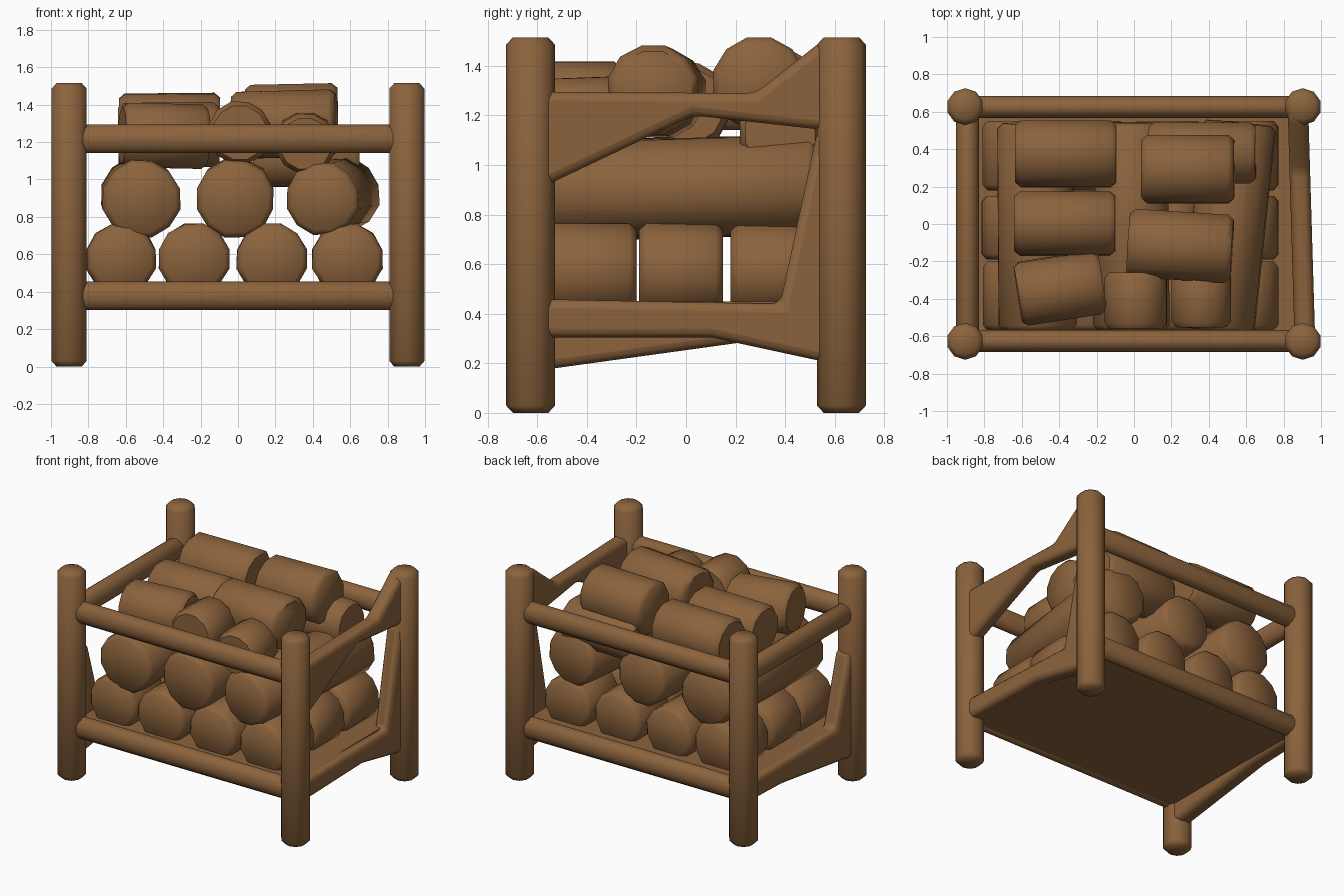
import bpy, bmesh, math, random
from mathutils import Vector

if "Cube" in bpy.data.objects:
    bpy.data.objects.remove(bpy.data.objects["Cube"])

random.seed(4)
wood = bpy.data.materials.new("brown wood")
wood.diffuse_color = (0.26, 0.125, 0.046, 1)
wood.use_nodes = True
wood.node_tree.nodes["Principled BSDF"].inputs["Base Color"].default_value = wood.diffuse_color


def finish(name, bm, angle=50, bevel=0):
    bmesh.ops.recalc_face_normals(bm, faces=bm.faces)
    me = bpy.data.meshes.new(name)
    bm.to_mesh(me)
    bm.free()
    ob = bpy.data.objects.new(name, me)
    bpy.context.collection.objects.link(ob)
    me.materials.append(wood)
    if bevel:
        m = ob.modifiers.new("round", "BEVEL")
        m.width = bevel
        m.segments = 3
    bpy.ops.object.select_all(action='DESELECT')
    ob.select_set(True)
    bpy.context.view_layer.objects.active = ob
    bpy.ops.object.shade_smooth_by_angle(angle=math.radians(angle))
    return ob


def pole(name, a, b, r, n=12, inset=0.03, end=0.82, flat=1.0, jitter=0.0, r_end=None):
    """Round timber from a to b with chamfered ends; flat squashes it sideways."""
    a, b = Vector(a), Vector(b)
    d = (b - a).normalized()
    ref = Vector((0, 0, 1)) if abs(d.z) < 0.9 else Vector((0, 1, 0))
    side = d.cross(ref).normalized()
    up = side.cross(d)
    r_end = r_end or r
    wob = [1 + random.uniform(-jitter, jitter) for _ in range(n)]
    bm = bmesh.new()
    rings = []
    for p, s in ((a, end * r), (a + d * inset, r), (b - d * inset, r_end), (b, end * r_end)):
        ring = []
        for i in range(n):
            t = 2 * math.pi * (i + 0.5) / n
            q = s * wob[i]
            ring.append(bm.verts.new(p + side * q * flat * math.cos(t) + up * q * math.sin(t)))
        rings.append(ring)
    for r0, r1 in zip(rings, rings[1:]):
        for i in range(n):
            bm.faces.new((r0[i], r0[(i + 1) % n], r1[(i + 1) % n], r1[i]))
    bm.faces.new(rings[0])
    bm.faces.new(rings[-1])
    return finish(name, bm)


def plank(name, pts, x0, x1, bevel, skew=0.0):
    """Outline in y,z extruded along x; skew leans it inwards towards the back."""
    bm = bmesh.new()
    f = bm.faces.new([bm.verts.new((x0, y, z)) for y, z in pts])
    ext = bmesh.ops.extrude_face_region(bm, geom=[f])
    bmesh.ops.translate(bm, vec=(x1 - x0, 0, 0),
                        verts=[v for v in ext["geom"] if isinstance(v, bmesh.types.BMVert)])
    for v in bm.verts:
        v.co.x -= skew * v.co.y
    return finish(name, bm, 50, bevel)


# corner posts
for sx, xn in ((-1, "left"), (1, "right")):
    for sy, yn in ((-1, "front"), (1, "back")):
        x, y = sx * 0.903, sy * 0.627
        pole(f"post_{yn}_{xn}", (x, y, 0), (x, y, 1.515), 0.099, n=10, inset=0.03, end=0.72)

# front and back rails
for z, zn in ((0.378, "lower"), (1.217, "upper")):
    for sy, yn in ((-1, "front"), (1, "back")):
        pole(f"rail_{zn}_{yn}", (-0.88, sy * 0.625, z), (0.88, sy * 0.625, z), 0.079, flat=0.78)

# left rails, the lower one braced into the front post
pole("rail_upper_left", (-0.89, -0.62, 1.217), (-0.89, 0.62, 1.217), 0.079, flat=0.8)
plank("rail_lower_left", [(-0.66, 0.95), (-0.53, 0.95), (-0.38, 0.45), (0.66, 0.45),
                          (0.66, 0.30), (0.23, 0.285), (-0.53, 0.18), (-0.66, 0.18)],
      -0.95, -0.83, 0.035)

# right rails, flaring into the posts
plank("rail_upper_right", [(-0.66, 1.295), (0.28, 1.29), (0.56, 1.51), (0.66, 1.51),
                           (0.66, 1.13), (0.03, 1.2), (-0.56, 0.92), (-0.66, 0.88)],
      0.84, 0.95, 0.035, 0.03)
plank("rail_lower_right", [(-0.66, 0.46), (0.38, 0.44), (0.53, 1.14), (0.66, 1.14),
                           (0.66, 0.19), (0.54, 0.21), (0.1, 0.305), (-0.66, 0.305)],
      0.84, 0.95, 0.035, 0.03)

# floor board
plank("floor", [(-0.63, 0.31), (0.63, 0.31), (0.63, 0.45), (-0.63, 0.45)], -0.89, 0.89, 0)


def log(name, a, b, r, r_end=None):
    pole(name, a, b, r, n=12, inset=0.03, end=0.86, jitter=0.02, r_end=r_end)


# bottom layer: short logs, four across and three deep
for i, x in enumerate((-0.625, -0.235, 0.18, 0.585)):
    for j, (y0, y1) in enumerate(((-0.57, -0.2), (-0.19, 0.15), (0.18, 0.55))):
        log(f"bottom_log_{i}_{j}", (x, y0, 0.575), (x, y1, 0.575), 0.193)

# middle layer: long logs front to back, the right one splayed outwards
for i, (x0, x1, r, r_end) in enumerate(((-0.515, -0.53, 0.212, 0.205), (-0.015, -0.01, 0.212, 0.2),
                                        (0.45, 0.56, 0.198, 0.205))):
    log(f"middle_log_{i}", (x0, -0.57, 0.895), (x1, 0.54, 0.92), r, r_end)

# top layer: stubs at the front, logs lying across behind
top = [((-0.62, -0.38, 1.24), (-0.17, -0.31, 1.23), 0.178),
       ((0.01, -0.56, 1.25), (0.01, -0.26, 1.25), 0.17),
       ((0.36, -0.55, 1.19), (0.36, -0.26, 1.2), 0.163),
       ((-0.64, 0.005, 1.235), (-0.1, 0.005, 1.24), 0.178),
       ((-0.635, 0.375, 1.28), (-0.095, 0.375, 1.285), 0.182),
       ((-0.03, -0.10, 1.29), (0.525, -0.135, 1.305), 0.186),
       ((0.04, 0.295, 1.325), (0.535, 0.295, 1.335), 0.19),
       ((0.08, 0.38, 1.12), (0.65, 0.38, 1.13), 0.168)]
for i, (a, b, r) in enumerate(top):
    log(f"top_log_{i}", a, b, r)
